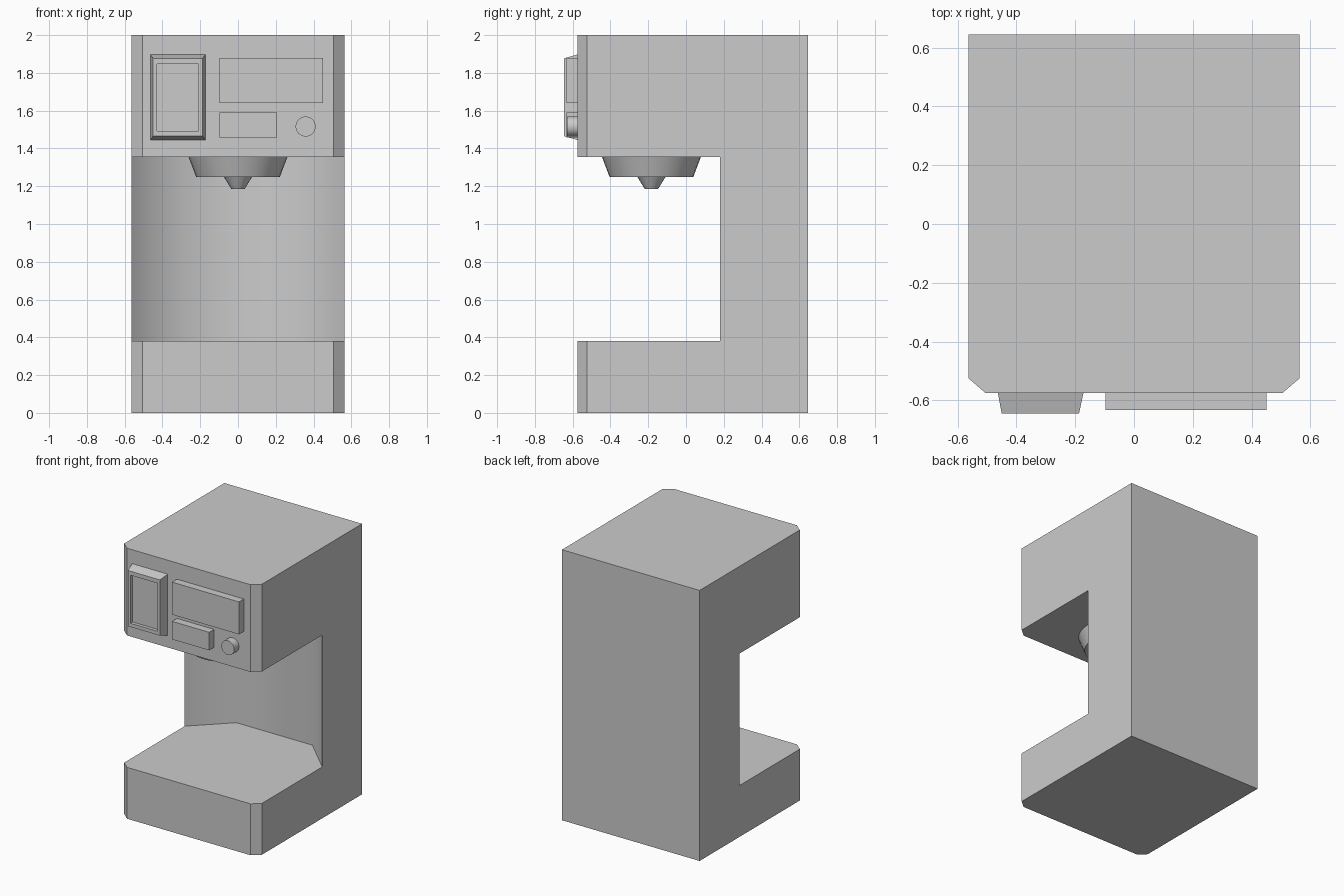
import bpy, bmesh, math

if "Cube" in bpy.data.objects:
    bpy.data.objects.remove(bpy.data.objects["Cube"])


def finish(name, bm):
    bmesh.ops.remove_doubles(bm, verts=bm.verts, dist=1e-5)
    bmesh.ops.recalc_face_normals(bm, faces=bm.faces)
    mesh = bpy.data.meshes.new(name)
    bm.to_mesh(mesh)
    bm.free()
    obj = bpy.data.objects.new(name, mesh)
    bpy.context.collection.objects.link(obj)
    return obj


def face(bm, points):
    return bm.faces.new([bm.verts.new(p) for p in points])


def box(name, x0, x1, y0, y1, z0, z1):
    bm = bmesh.new()
    bmesh.ops.create_cube(bm, size=1)
    for v in bm.verts:
        v.co = ((x0 + x1) / 2 + v.co.x * (x1 - x0),
                (y0 + y1) / 2 + v.co.y * (y1 - y0),
                (z0 + z1) / 2 + v.co.z * (z1 - z0))
    return finish(name, bm)


def cone(name, loc, r_low, r_high, depth, rot=(0, 0, 0), sides=32):
    bpy.ops.mesh.primitive_cone_add(vertices=sides, radius1=r_low, radius2=r_high,
                                    depth=depth, location=loc, rotation=rot)
    obj = bpy.context.object
    obj.name = name
    bpy.ops.object.shade_smooth_by_angle(angle=math.radians(30))
    return obj


# C-shaped body with chamfered front corners and hollowed column
W, FRONT, BACK = 0.563, -0.575, 0.645
Z0, FLOOR, CEIL, Z1 = 0, 0.38, 1.355, 2
corner, chamfer = (W, -0.525), (0.505, FRONT)
lip, hollow, rear = (W, 0.18), (0.31, 0.425), (W, BACK)


def mirrored(half):
    return half + [(-x, y) for x, y in reversed(half)]


bm = bmesh.new()
for z in (Z0, Z1):
    face(bm, [(x, y, z) for x, y in mirrored([rear, corner, chamfer])])
for z in (FLOOR, CEIL):
    face(bm, [(x, y, z) for x, y in mirrored([hollow, lip, corner, chamfer])])


def wall(a, b, low, high):
    return face(bm, [(*a, low), (*b, low), (*b, high), (*a, high)])


def flip(p):
    return (-p[0], p[1])


for low, high in ((Z0, FLOOR), (CEIL, Z1)):
    wall(corner, chamfer, low, high)
    wall(chamfer, flip(chamfer), low, high)
    wall(flip(chamfer), flip(corner), low, high)
wall(rear, flip(rear), Z0, Z1)
c_profile = [(BACK, Z0), (-0.525, Z0), (-0.525, FLOOR), (0.18, FLOOR),
             (0.18, CEIL), (-0.525, CEIL), (-0.525, Z1), (BACK, Z1)]
for x in (-W, W):
    face(bm, [(x, y, z) for y, z in c_profile])
for a, b in ((lip, hollow), (hollow, flip(hollow)), (flip(hollow), flip(lip))):
    wall(a, b, FLOOR, CEIL).smooth = True
bmesh.ops.remove_doubles(bm, verts=bm.verts, dist=1e-5)
for e in bm.edges:
    e.smooth = all(f.smooth for f in e.link_faces)
finish("body", bm)

# Brew head and spout under the overhang
cone("brew_head", (0, -0.183, 1.3025), 0.222, 0.262, 0.105)
cone("spout", (0, -0.183, 1.2175), 0.035, 0.075, 0.065, sides=16)

# Tapered screen frame with recessed screen: rings from wall to recess
bm = bmesh.new()
rings = [(-0.463, -0.172, 1.445, 1.897, FRONT),
         (-0.450, -0.187, 1.465, 1.877, -0.645),
         (-0.428, -0.208, 1.492, 1.847, -0.645),
         (-0.428, -0.208, 1.492, 1.847, -0.62)]
loops = [[(x0, y, z0), (x1, y, z0), (x1, y, z1), (x0, y, z1)]
         for x0, x1, z0, z1, y in rings]
for a, b in zip(loops, loops[1:]):
    for i in range(4):
        j = (i + 1) % 4
        face(bm, [a[i], a[j], b[j], b[i]])
face(bm, loops[0])
face(bm, loops[-1])
finish("screen_frame", bm)

# Control panel pieces
box("display_panel", -0.097, 0.45, -0.632, FRONT, 1.64, 1.88)
box("button_bar", -0.097, 0.207, -0.632, FRONT, 1.457, 1.59)
cone("knob", (0.358, -0.603, 1.516), 0.053, 0.053, 0.056, (math.pi / 2, 0, 0))
